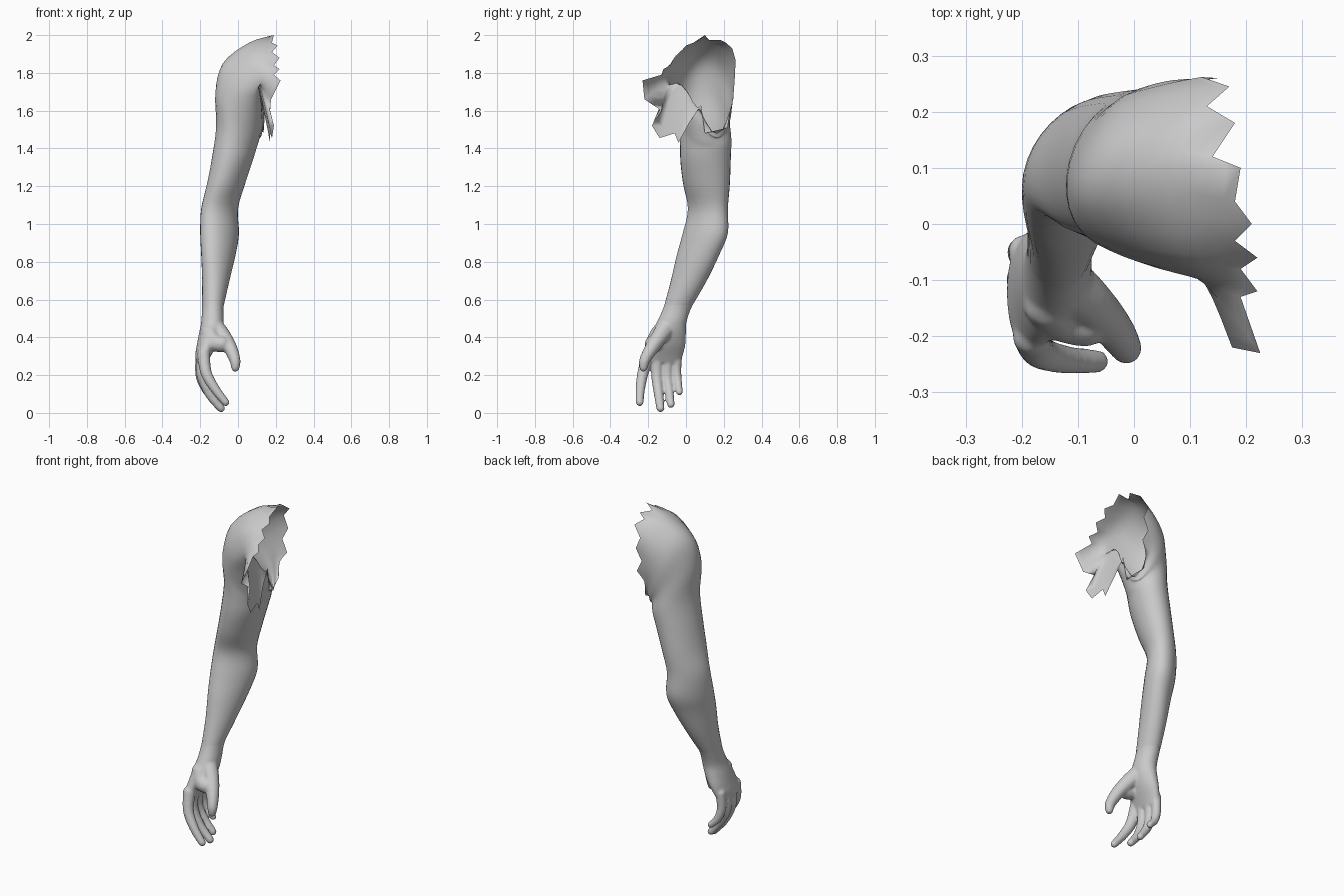
import bpy, bmesh, math
from mathutils import Vector, Matrix

if "Cube" in bpy.data.objects:
    bpy.data.objects.remove(bpy.data.objects["Cube"])

N = 30  # points around every ring


def spline(pts, k, closed=False):
    """Catmull-Rom curve through pts with k steps per span."""
    pts = [Vector(p) for p in pts]
    n, out = len(pts), []
    get = (lambda i: pts[i % n]) if closed else (lambda i: pts[max(0, min(n - 1, i))])
    for i in range(n if closed else n - 1):
        a, b, c, d = get(i - 1), get(i), get(i + 1), get(i + 2)
        for s in range(k):
            t = s / k
            out.append(0.5 * (2 * b + (c - a) * t + (2 * a - 5 * b + 4 * c - d) * t * t
                              + (3 * b - a - 3 * c + d) * t ** 3))
    if not closed:
        out.append(pts[-1])
    return out


def oval(z, x0, x1, y0, y1, skew=0.0, slope=0.0):
    """Oval slice of the limb from its x and y extents, skewed along the x=y diagonal."""
    ring = []
    for i in range(N):
        a = 2 * math.pi * i / N
        dx = (x1 - x0) / 2 * math.cos(a - skew / 2)
        dy = (y1 - y0) / 2 * math.sin(a + skew / 2)
        ring.append(Vector(((x0 + x1) / 2 + dx, (y0 + y1) / 2 + dy, z + slope * dx)))
    return ring


def loft(bm, rings, k, caps=False):
    cols = [spline([r[i] for r in rings], k) for i in range(N)]
    rows = [[bm.verts.new(c[j]) for c in cols] for j in range(len(cols[0]))]
    for p, q in zip(rows, rows[1:]):
        for i in range(N):
            m = (i + 1) % N
            bm.faces.new((p[i], p[m], q[m], q[i]))
    if caps:
        bm.faces.new(rows[0])
        bm.faces.new(rows[-1])
    bmesh.ops.recalc_face_normals(bm, faces=bm.faces)


def make(name, bm):
    me = bpy.data.meshes.new(name)
    bm.to_mesh(me)
    bm.free()
    for p in me.polygons:
        p.use_smooth = True
    ob = bpy.data.objects.new(name, me)
    bpy.context.collection.objects.link(ob)
    return ob


# Torn edge where the shoulder meets the torso: armpit, back, top, chest, rib flap
torn_edge = [Vector(p) for p in (
    (.142, .08, 1.63), (.14, .09, 1.55), (.135, .10, 1.48), (.132, .16, 1.495), (.115, .22, 1.51),
    (.11, .235, 1.61), (.15, .25, 1.66), (.115, .255, 1.73), (.15, .26, 1.8), (.12, .262, 1.87),
    (.17, .245, 1.93), (.13, .21, 1.96), (.18, .18, 1.975), (.14, .12, 1.975), (.19, .1, 2.0),
    (.18, .04, 1.96), (.21, 0, 1.945), (.18, -.03, 1.91), (.22, -.06, 1.88), (.19, -.08, 1.84),
    (.22, -.12, 1.82), (.19, -.13, 1.79), (.225, -.23, 1.76), (.175, -.22, 1.66),
    (.17, -.13, 1.60), (.19, -.18, 1.52), (.18, -.14, 1.455), (.17, -.06, 1.48),
    (.17, -.04, 1.43), (.15, .02, 1.54))]

# Armpit fold and deltoid rings
fold = spline([(.135, .075, 1.59), (.123, .165, 1.475), (.09, .24, 1.62), (.06, .25, 1.82),
               (.06, .165, 1.945), (.06, .06, 1.952), (.08, -.05, 1.885), (.12, -.1, 1.79),
               (.125, -.1, 1.735), (.11, -.03, 1.735)], 3, True)
deltoid = spline([(.127, .075, 1.53), (.115, .17, 1.455), (.06, .238, 1.57), (-.015, .23, 1.73),
                  (-.06, .15, 1.845), (-.082, .05, 1.84), (-.04, -.035, 1.775), (.03, -.075, 1.71),
                  (.09, -.065, 1.68), (.12, 0, 1.63)], 3, True)

# Limb slices: z, x range, y range, skew
upper = [oval(1.57, -.12, .112, -.045, .232, .2, -1.1), oval(1.46, -.116, .1, -.033, .24, .2, -.5)]
limb = [oval(*s) for s in (
    (1.34, -.14, .08, -.03, .237, .18), (1.21, -.165, .037, -.015, .232, .25),
    (1.08, -.195, 0, .01, .222, .38), (.95, -.2, .005, -.018, .222, .42),
    (.84, -.195, -.012, -.048, .178, .38), (.70, -.19, -.045, -.08, .11, .2))]
wrist = oval(.57, -.19, -.075, -.115, .035)
palm = [oval(*s) for s in (
    (.48, -.195, -.075, -.155, .003), (.42, -.207, -.085, -.19, 0),
    (.36, -.218, -.11, -.212, -.003), (.30, -.227, -.145, -.228, -.018),
    (.265, -.218, -.165, -.22, -.035))]

# Shoulder and arm
bm = bmesh.new()
loft(bm, [torn_edge, fold, deltoid] + upper + limb + [wrist], 4)
make("shoulder_and_arm", bm)

# Hand: palm, then beads along each finger, fused by remeshing
bm = bmesh.new()
loft(bm, [limb[-1], wrist] + palm, 4, caps=True)
# path, start radius, end radius
digits = {
    "index": ([(-.182, -.2, .31), (-.168, -.228, .21), (-.12, -.242, .125), (-.065, -.245, .055)],
              .036, .021),
    "middle": ([(-.19, -.15, .31), (-.19, -.155, .2), (-.15, -.145, .1), (-.09, -.135, .024)],
               .035, .022),
    "ring": ([(-.193, -.095, .31), (-.197, -.1, .2), (-.165, -.09, .12), (-.11, -.08, .045)],
             .034, .021),
    "little": ([(-.195, -.048, .31), (-.2, -.05, .22), (-.18, -.042, .155), (-.14, -.035, .11)],
               .03, .019),
    "thumb": ([(-.13, -.1, .46), (-.085, -.135, .41), (-.042, -.18, .345), (-.016, -.218, .28),
               (-.014, -.225, .238)], .054, .022),
    "thumb_web": ([(-.15, -.14, .42), (-.125, -.165, .375), (-.085, -.175, .365)], .05, .045),
}
for path, r0, r1 in digits.values():
    pts = spline(path, 10)
    for i, p in enumerate(pts):
        r = r0 + (r1 - r0) * (i / (len(pts) - 1))
        bmesh.ops.create_icosphere(bm, subdivisions=2, radius=r, matrix=Matrix.Translation(p))
hand = make("hand", bm)

bpy.context.view_layer.objects.active = hand
hand.select_set(True)
rm = hand.modifiers.new("fuse", 'REMESH')
rm.mode = 'VOXEL'
rm.voxel_size = 0.006
rm.use_smooth_shade = True
sm = hand.modifiers.new("soften", 'SMOOTH')
sm.factor = 0.5
sm.iterations = 10
for m in ("fuse", "soften"):
    bpy.ops.object.modifier_apply(modifier=m)

# Trim the hand where it meets the arm
bm = bmesh.new()
bm.from_mesh(hand.data)
bmesh.ops.bisect_plane(bm, geom=bm.verts[:] + bm.edges[:] + bm.faces[:],
                       plane_co=(0, 0, .57), plane_no=(0, 0, 1), clear_outer=True)
bm.to_mesh(hand.data)
bm.free()
for p in hand.data.polygons:
    p.use_smooth = True
